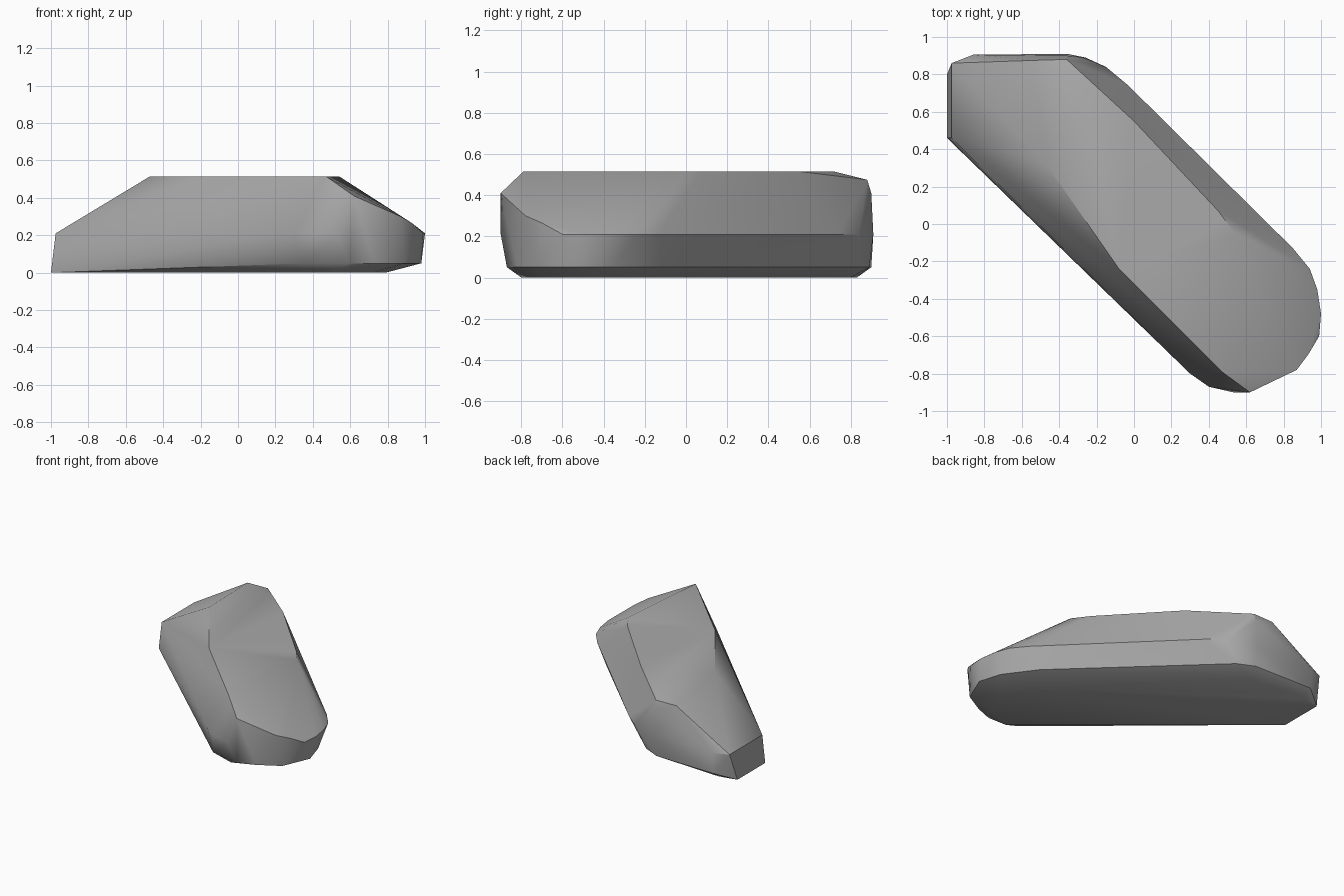
import bpy
import bmesh
import math

cube = bpy.data.objects.get("Cube")
if cube:
    bpy.data.objects.remove(cube, do_unlink=True)


def make_material(name, colour):
    material = bpy.data.materials.new(name)
    material.use_nodes = True
    material.diffuse_color = colour
    shader = material.node_tree.nodes["Principled BSDF"]
    shader.inputs["Base Color"].default_value = colour
    shader.inputs["Roughness"].default_value = 0.9
    return material


def make_hull(name, layers, material):
    """Wrap a convex skin round horizontal outlines and pinned corners."""
    bm = bmesh.new()
    for height, outline in layers:
        for x, y in outline:
            bm.verts.new((x, y, height))
    result = bmesh.ops.convex_hull(bm, input=bm.verts[:])
    unused = {v for v in result["geom_interior"] + result["geom_unused"]
              if isinstance(v, bmesh.types.BMVert) and v.is_valid}
    bmesh.ops.delete(bm, geom=list(unused), context="VERTS")
    bmesh.ops.recalc_face_normals(bm, faces=bm.faces[:])

    mesh = bpy.data.meshes.new(name)
    bm.to_mesh(mesh)
    bm.free()
    mesh.materials.append(material)
    rock = bpy.data.objects.new(name, mesh)
    bpy.context.collection.objects.link(rock)
    return rock


# Flat underside, with its pointed corner at the narrow end
base = [(-1, .46), (-1, .8), (-.86, .83), (-.4, .8),
        (.7, -.3), (.79, -.5), (.72, -.7), (.5, -.8)]

# Short bevel that rises from the underside
lower_edge = [(-.86, .9), (-.37, .89), (-.24, .83), (.76, -.12),
              (.93, -.35), (.98, -.52), (.89, -.73), (.73, -.82),
              (.6, -.87), (.36, -.82)]

# Widest outline of the stone
waist = [(-.975, .46), (-.975, .86), (-.86, .905), (-.36, .91),
         (-.26, .89), (-.15, .84), (-.03, .74), (.85, -.13),
         (.94, -.24), (.98, -.35), (1, -.48), (.99, -.6),
         (.53, -.9), (.4, -.87), (.3, -.8)]

# Sloping shoulders at both ends
nose_low = [(.93, -.7)]
nose_high = [(.87, -.78)]
front_shoulder = [(.62, -.9), (-.36, .9)]
back_shoulder = [(-.53, .875), (-.36, .88)]

# Nearly level crown
crown = [(-.47, .32), (-.08, -.24), (.47, -.79), (.54, -.05),
         (.45, .07), (0, .55), (-.25, .72)]

grey = make_material("stone grey", (.4, .4, .4, 1))
boulder = make_hull("boulder", [
    (0, base), (.05, lower_edge), (.21, waist),
    (.265, nose_low), (.3, nose_high), (.41, front_shoulder),
    (.475, back_shoulder), (.515, crown),
], grey)

# Soft shading over the shallow facets, crisp along the main ridges
bpy.ops.object.select_all(action="DESELECT")
boulder.select_set(True)
bpy.context.view_layer.objects.active = boulder
bpy.ops.object.shade_smooth_by_angle(angle=math.radians(30))
